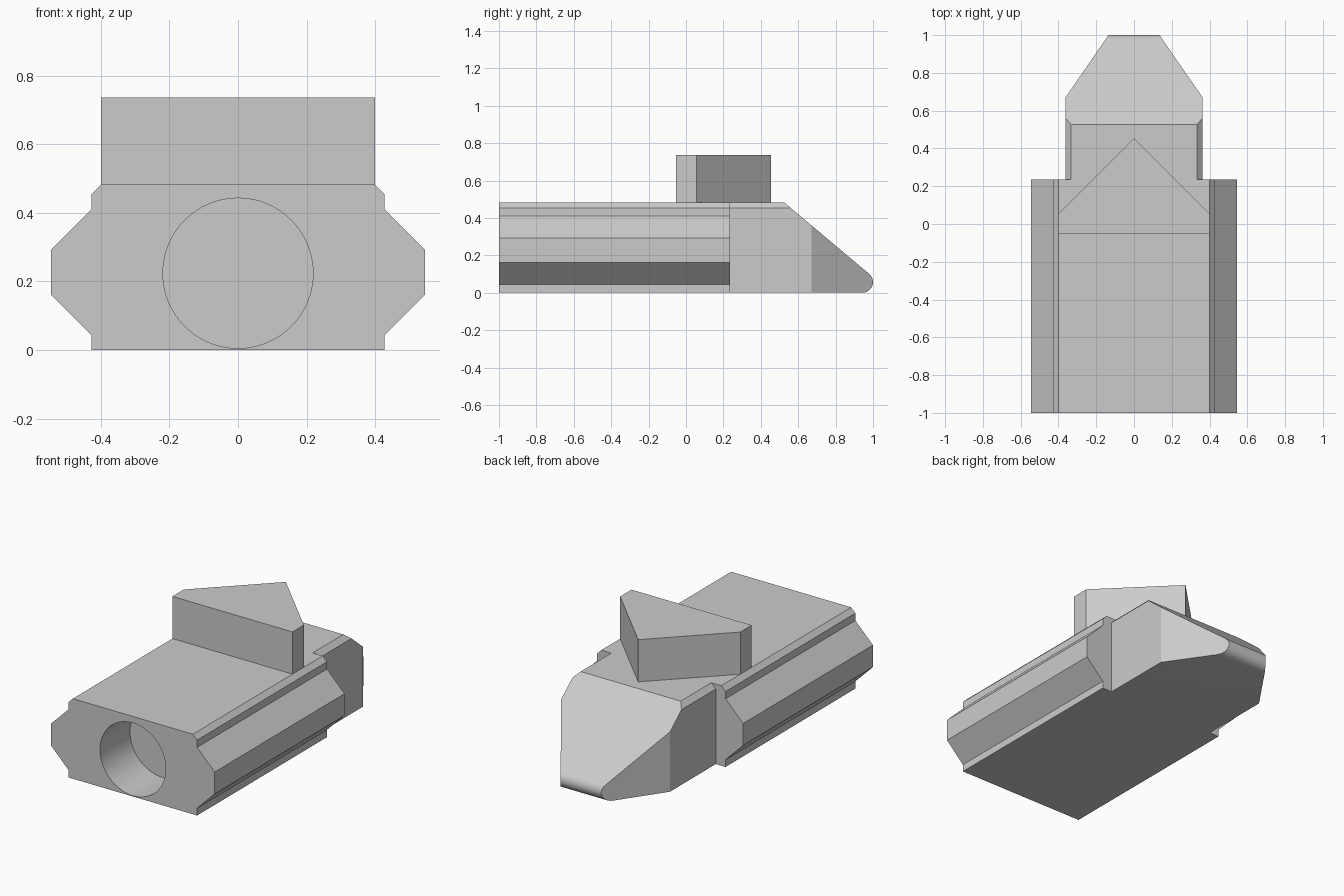
import bpy, bmesh, math
from mathutils import Vector

cube = bpy.data.objects.get("Cube")
if cube:
    bpy.data.objects.remove(cube, do_unlink=True)

grey = bpy.data.materials.new("plain grey")
grey.use_nodes = True
GREY = (0.6, 0.6, 0.6, 1)
grey.diffuse_color = GREY
grey.node_tree.nodes["Principled BSDF"].inputs["Base Color"].default_value = GREY


def prism(name, points, depth, cuts=()):
    """Extrude a closed 3D outline by depth, then trim it with (point, normal) planes."""
    bm = bmesh.new()
    face = bm.faces.new([bm.verts.new(p) for p in points])
    side = bmesh.ops.extrude_face_region(bm, geom=[face])["geom"]
    bmesh.ops.translate(bm, vec=depth,
                        verts=[g for g in side if isinstance(g, bmesh.types.BMVert)])
    for point, normal in cuts:
        geom = bm.verts[:] + bm.edges[:] + bm.faces[:]
        cut = bmesh.ops.bisect_plane(bm, geom=geom, dist=1e-5, plane_co=point,
                                     plane_no=normal, clear_outer=True)["geom_cut"]
        rim = [g for g in cut if isinstance(g, bmesh.types.BMEdge)]
        bmesh.ops.edgeloop_fill(bm, edges=rim)
    bmesh.ops.recalc_face_normals(bm, faces=bm.faces[:])
    mesh = bpy.data.meshes.new(name)
    bm.to_mesh(mesh)
    bm.free()
    mesh.materials.append(grey)
    obj = bpy.data.objects.new(name, mesh)
    bpy.context.collection.objects.link(obj)
    return obj


def smooth(obj):
    bpy.ops.object.select_all(action='DESELECT')
    obj.select_set(True)
    bpy.context.view_layer.objects.active = obj
    bpy.ops.object.shade_smooth_by_angle(angle=math.radians(30))


FRONT, STEP, TOP = -1.0, 0.235, 0.482

# Main body: mirrored cross-section with side ridges
half = [(0.428, 0), (0.428, 0.044), (0.545, 0.161), (0.545, 0.293),
        (0.428, 0.41), (0.428, 0.454), (0.4, TOP)]
section = half + [(-x, z) for x, z in reversed(half)]
body = prism("body", [(x, FRONT, z) for x, z in section], (0, STEP - FRONT, 0))

# Blind round bore in the front
bore_r, bore_depth = 0.219, 0.285
ring = [(bore_r * math.cos(a), FRONT - 0.1, 0.224 + bore_r * math.sin(a))
        for a in (math.tau * i / 64 for i in range(64))]
cutter = prism("bore_cutter", ring, (0, bore_depth + 0.1, 0))
cutter.hide_render = True
mod = body.modifiers.new("bore", 'BOOLEAN')
mod.operation = 'DIFFERENCE'
mod.solver = 'EXACT'
mod.object = cutter
bpy.context.view_layer.objects.active = body
bpy.ops.object.modifier_apply(modifier=mod.name)
bpy.data.objects.remove(cutter, do_unlink=True)
smooth(body)

# Wedge nose: side profile with a rounded tip
r, w = 0.057, 0.363
slope = math.atan2(0.455, 0.379)
arc = [(1 - r + r * math.cos(a), r + r * math.sin(a))
       for a in (-math.pi / 2 + (slope + math.pi / 2) * i / 12 for i in range(13))]
profile = [(STEP, 0)] + arc + [(0.526, TOP), (STEP, TOP)]
cuts = []
for s in (-1, 1):
    cuts.append((Vector((s * w, 0.67, 0)), Vector((s * 0.33, w - 0.135, 0))))
    cuts.append((Vector((s * w, 0, 0.452)), Vector((s, 0, 1))))
nose = prism("nose", [(-w, y, z) for y, z in profile], (2 * w, 0, 0), cuts)
smooth(nose)

# Arrow-shaped block on top
plan = [(-0.4, -0.053), (0.4, -0.053), (0.4, 0.055), (0, 0.455), (-0.4, 0.055)]
prism("arrow_block", [(x, y, TOP) for x, y in plan], (0, 0, 0.736 - TOP))
